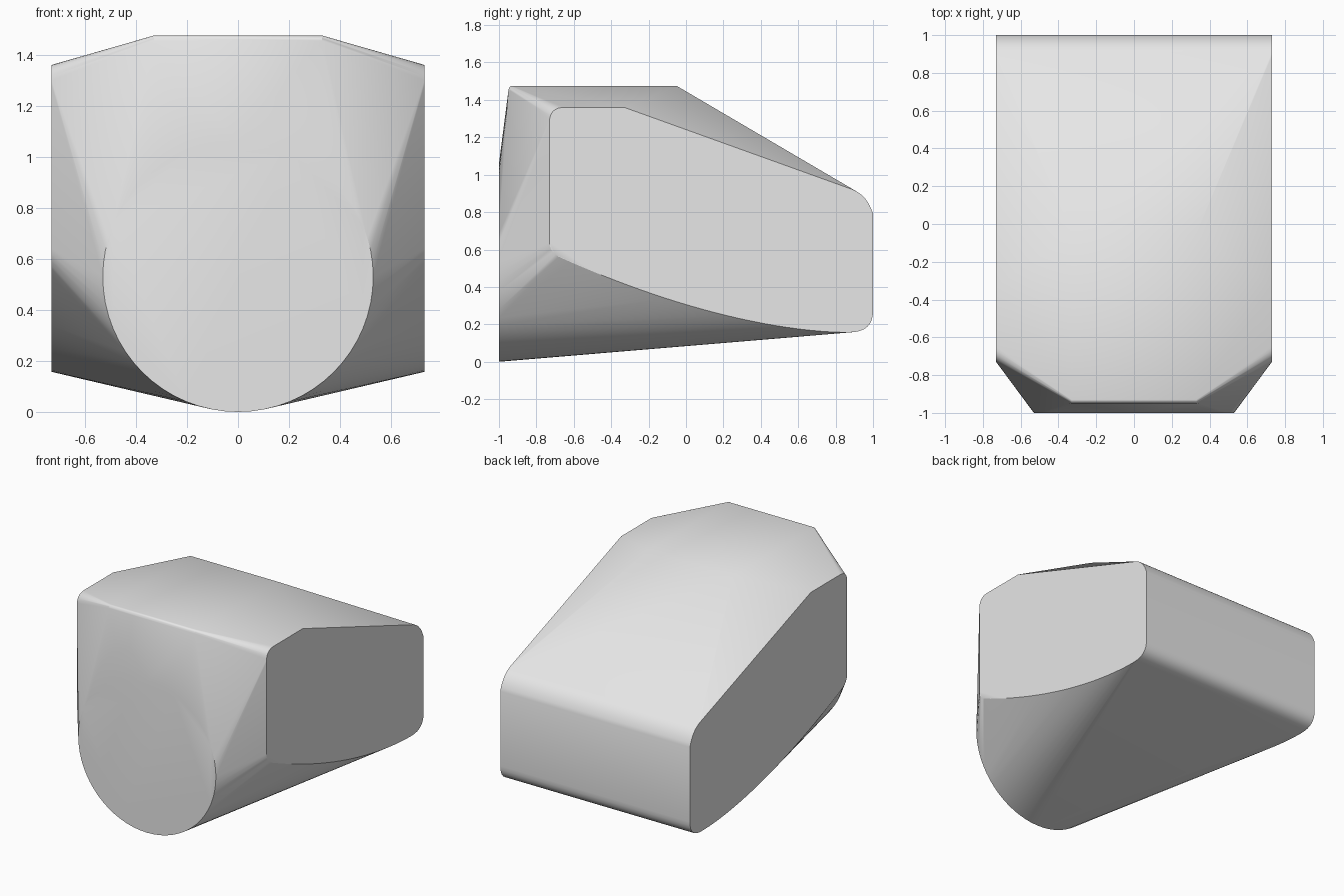
import bpy
import bmesh
import math
from mathutils import Vector

cube = bpy.data.objects.get("Cube")
if cube:
    bpy.data.objects.remove(cube, do_unlink=True)

HALF_WIDTH = 0.73
CREST = 0.33
RADIUS = 0.53


def rounded(a, corner, b, steps=8):
    """Points of a rounded corner running from a to b."""
    a, corner, b = Vector(a), Vector(corner), Vector(b)
    ts = [i / steps for i in range(steps + 1)]
    return [a * (1 - t) ** 2 + corner * 2 * t * (1 - t) + b * t * t for t in ts]


# Side panel outline (y, z): rounded corners and a sweeping lower edge
side = rounded((-0.73, 1.28), (-0.73, 1.36), (-0.65, 1.36))
side += [Vector((-0.33, 1.36))]
side += rounded((0.89, 0.921), (0.97, 0.89), (1.0, 0.79))
side += rounded((1.0, 0.27), (1.0, 0.157), (0.87, 0.157))
for i in range(25):
    d = 1.53 * i / 24
    side.append(Vector((0.85 - d, 0.157 + 0.196 * d ** 1.7)))
side += rounded((-0.68, 0.561), (-0.73, 0.59), (-0.73, 0.64), 5)

# Raised crest outline (y, z), softened along its front edge
crest = rounded((-0.949, 1.455), (-0.945, 1.475), (-0.93, 1.475), 4)
crest.append(Vector((-0.05, 1.475)))

bm = bmesh.new()
for outline, x in ((side, HALF_WIDTH), (crest, CREST)):
    for sign in (-1, 1):
        for p in outline:
            bm.verts.new((sign * x, p.x, p.y))

# Round front face
for i in range(64):
    a = math.tau * i / 64
    bm.verts.new((RADIUS * math.sin(a), -1.0, RADIUS - RADIUS * math.cos(a)))

# Stretch a skin over the outlines and merge the flat areas
bmesh.ops.remove_doubles(bm, verts=bm.verts, dist=0.0005)
hull = bmesh.ops.convex_hull(bm, input=bm.verts)
loose = [v for v in bm.verts if not v.link_faces]
bmesh.ops.delete(bm, geom=loose, context='VERTS')
bmesh.ops.dissolve_limit(bm, angle_limit=math.radians(0.3),
                         verts=bm.verts, edges=bm.edges)
bmesh.ops.recalc_face_normals(bm, faces=bm.faces)

mesh = bpy.data.meshes.new("housing")
bm.to_mesh(mesh)
bm.free()
housing = bpy.data.objects.new("housing", mesh)
bpy.context.collection.objects.link(housing)

# Plain grey finish
grey = bpy.data.materials.new("light grey")
grey.use_nodes = True
colour = (0.8, 0.8, 0.8, 1.0)
grey.diffuse_color = colour
grey.node_tree.nodes["Principled BSDF"].inputs["Base Color"].default_value = colour
mesh.materials.append(grey)

bpy.context.view_layer.objects.active = housing
housing.select_set(True)
bpy.ops.object.shade_smooth_by_angle(angle=math.radians(32))
